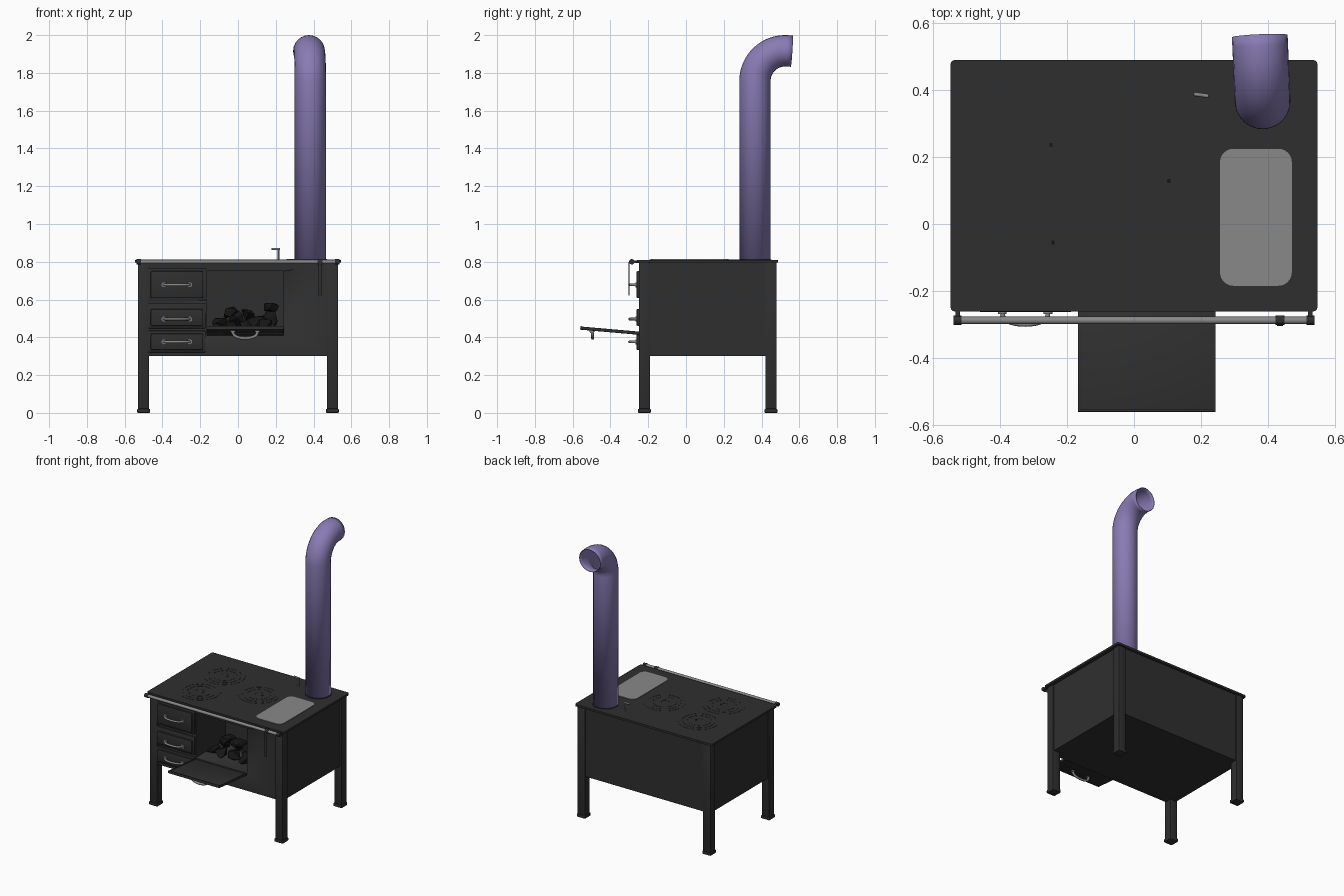
import bpy, bmesh, random
from math import sin, cos, pi, radians
from mathutils import Vector, Matrix

if "Cube" in bpy.data.objects:
    bpy.data.objects.remove(bpy.data.objects["Cube"])

random.seed(4)

def mat(name, rgb):
    m = bpy.data.materials.new(name)
    m.diffuse_color = (*rgb, 1)
    m.use_nodes = True
    m.node_tree.nodes["Principled BSDF"].inputs["Base Color"].default_value = m.diffuse_color
    return m

IRON = mat("iron", (0.028, 0.028, 0.028))
COAL = mat("coal", (0.008, 0.008, 0.008))
STEEL = mat("steel", (0.25, 0.25, 0.25))
PURPLE = mat("purple_enamel", (0.25, 0.20, 0.46))

def finish(ob, m, smooth=True):
    ob.data.materials.append(m)
    bpy.ops.object.select_all(action='DESELECT')
    ob.select_set(True)
    bpy.context.view_layer.objects.active = ob
    if smooth:
        bpy.ops.object.shade_smooth_by_angle(angle=radians(35))
    return ob

def from_bm(name, bm, m, smooth=True):
    bmesh.ops.recalc_face_normals(bm, faces=bm.faces)
    me = bpy.data.meshes.new(name)
    bm.to_mesh(me)
    bm.free()
    ob = bpy.data.objects.new(name, me)
    bpy.context.collection.objects.link(ob)
    return finish(ob, m, smooth)

def box(name, lo, hi, m=IRON, bevel=0.0):
    bm = bmesh.new()
    lo, hi = Vector(lo), Vector(hi)
    bmesh.ops.create_cube(bm, size=1, matrix=Matrix.Translation((lo + hi) / 2) @ Matrix.Diagonal((*(hi - lo), 1)))
    if bevel:
        bmesh.ops.bevel(bm, geom=bm.edges[:], offset=bevel, segments=2, profile=0.5, affect='EDGES')
    return from_bm(name, bm, m)

def tube(name, pts, r, m, caps=True, sides=4):
    cu = bpy.data.curves.new(name, 'CURVE')
    cu.dimensions = '3D'
    cu.bevel_depth, cu.bevel_resolution, cu.use_fill_caps = r, sides, caps
    sp = cu.splines.new('POLY')
    sp.points.add(len(pts) - 1)
    for p, co in zip(sp.points, pts):
        p.co = (*co, 1)
    ob = bpy.data.objects.new(name, cu)
    bpy.context.collection.objects.link(ob)
    bpy.ops.object.select_all(action='DESELECT')
    ob.select_set(True)
    bpy.context.view_layer.objects.active = ob
    bpy.ops.object.convert(target='MESH')
    return finish(bpy.context.object, m)

def rounded_plate(name, x0, x1, y0, y1, z0, z1, r, m):
    bm = bmesh.new()
    vs = []
    for cx, cy, a0 in ((x1 - r, y1 - r, 0), (x0 + r, y1 - r, 90), (x0 + r, y0 + r, 180), (x1 - r, y0 + r, 270)):
        for k in range(7):
            a = radians(a0 + 15 * k)
            vs.append(bm.verts.new((cx + r * cos(a), cy + r * sin(a), z0)))
    f = bm.faces.new(vs)
    ex = bmesh.ops.extrude_face_region(bm, geom=[f])
    bmesh.ops.translate(bm, vec=(0, 0, z1 - z0), verts=[v for v in ex['geom'] if isinstance(v, bmesh.types.BMVert)])
    return from_bm(name, bm, m)

def ring(name, c, r_out, r_in, z0, z1, n=48):
    bm = bmesh.new()
    loops = [[bm.verts.new((c[0] + r * cos(2 * pi * i / n), c[1] + r * sin(2 * pi * i / n), z)) for i in range(n)]
             for r, z in ((r_out, z0), (r_out, z1), (r_in, z1), (r_in, z0))]
    for a, b in zip(loops, loops[1:]):
        for i in range(n):
            bm.faces.new((a[i], a[(i + 1) % n], b[(i + 1) % n], b[i]))
    return from_bm(name, bm, IRON)

# body with the firebox cut out of its front
body = box("body", (-0.52, -0.24, 0.30), (0.52, 0.47, 0.797))
cutter = box("firebox_cutter", (-0.168, -0.40, 0.43), (0.24, 0.10, 0.75))
cutter.hide_render = True
mod = body.modifiers.new("firebox", 'BOOLEAN')
mod.object, mod.solver = cutter, 'EXACT'
bpy.context.view_layer.objects.active = body
bpy.ops.object.modifier_apply(modifier="firebox")
bpy.data.objects.remove(cutter)

# legs and feet
for sx, side in ((-1, "left"), (1, "right")):
    for y, end in ((-0.22, "front"), (0.45, "back")):
        x = sx * 0.50
        box(f"{end}_{side}_leg", (x - 0.029, y - 0.029, 0.005), (x + 0.029, y + 0.029, 0.797), bevel=0.003)
        box(f"{end}_{side}_foot", (x - 0.034, y - 0.034, 0), (x + 0.034, y + 0.034, 0.022), bevel=0.005)

# cooking top, ash-grey plate and burner rings
rounded_plate("cooktop", -0.546, 0.546, -0.26, 0.488, 0.795, 0.81, 0.012, IRON)
rounded_plate("grey_plate", 0.256, 0.47, -0.184, 0.224, 0.805, 0.814, 0.04, STEEL)
for i, c in enumerate([(-0.27, 0.235), (-0.265, -0.055), (0.08, 0.128)]):
    for j, (ro, ri) in enumerate([(0.138, 0.112), (0.108, 0.08), (0.076, 0.03)]):
        ring(f"burner_{i}_ring_{j}", c, ro, ri, 0.806, 0.8112)
    box(f"burner_{i}_lift_slot", (c[0] + 0.019, c[1] - 0.006, 0.806), (c[0] + 0.028, c[1] + 0.006, 0.8115), COAL)

# arched pull handle: bow in -y, then optionally turned about x
def handle(name, loc, half, depth, r=0.007, turn=0.0):
    pts = [(half * cos(a), -depth * sin(a) ** 0.7, 0) for a in [pi * k / 16 for k in range(17)]]
    parts = [tube(name, pts, r, STEEL)]
    for s in (-1, 1):
        parts.append(tube(f"{name}_mount_{'left' if s < 0 else 'right'}",
                          [(s * half, 0.004, 0), (s * half, -0.006, 0)], 0.013, STEEL))
    for ob in parts:
        ob.data.transform(Matrix.Translation(loc) @ Matrix.Rotation(turn, 4, 'X'))

# drawers
for name, z0, z1, hz in (("top", 0.595, 0.765, 0.678), ("middle", 0.448, 0.58, 0.497), ("bottom", 0.32, 0.435, 0.376)):
    box(f"{name}_drawer_front", (-0.475, -0.25, z0), (-0.172, -0.235, z1), bevel=0.004)
    top = z1 - (0.03 if name == "middle" else 0.015)
    box(f"{name}_drawer_panel", (-0.462, -0.262, z0 + 0.013), (-0.185, -0.245, top), bevel=0.005)
    handle(f"{name}_drawer_handle", (-0.324, -0.262, hz), 0.068, 0.037)

# open firebox door, hinged at its back edge
hinge = Matrix.Translation((0.038, -0.245, 0.42)) @ Matrix.Rotation(radians(-5), 4, 'X')
door = [box("firebox_door", (-0.205, -0.316, -0.007), (0.205, 0, 0.006), bevel=0.003),
        box("door_front_lip", (-0.205, -0.316, 0), (0.205, -0.308, 0.012), bevel=0.002)]
for s in (-1, 1):
    door.append(box("door_side_lip", (s * 0.201 - 0.004, -0.31, 0), (s * 0.201 + 0.004, 0, 0.010), bevel=0.002))
for ob in door:
    ob.data.transform(hinge)
handle("firebox_door_handle", (0.038, -0.497, 0.433), 0.065, 0.038, 0.008, radians(95))
tube("door_hinge", [(-0.165, -0.25, 0.42), (0.24, -0.25, 0.42)], 0.010, IRON)

# fuel lumps: convex hulls of jittered blocks
for i, (x, y, z, sx, sz) in enumerate([
        (-0.12, -0.10, 0.455, 0.07, 0.05), (-0.04, -0.13, 0.46, 0.08, 0.06), (0.05, -0.10, 0.46, 0.09, 0.06),
        (0.14, -0.12, 0.465, 0.09, 0.07), (-0.09, -0.03, 0.48, 0.08, 0.07), (0.0, -0.02, 0.49, 0.09, 0.09),
        (0.10, -0.02, 0.48, 0.10, 0.08), (0.17, -0.04, 0.50, 0.07, 0.10), (-0.04, -0.06, 0.53, 0.08, 0.06),
        (0.05, -0.06, 0.52, 0.08, 0.06), (0.17, -0.06, 0.56, 0.08, 0.05)]):
    bm = bmesh.new()
    for k in range(14):
        d = Vector([random.uniform(-1, 1) for _ in range(3)]).normalized()
        bm.verts.new((x + d.x * sx * 0.6, y + d.y * 0.06, max(0.43, z + d.z * sz * 0.6)))
    hull = bmesh.ops.convex_hull(bm, input=bm.verts)
    bmesh.ops.delete(bm, geom=[v for v in hull['geom_interior'] if isinstance(v, bmesh.types.BMVert)], context='VERTS')
    from_bm(f"fuel_lump_{i}", bm, COAL, False)

# towel rail with end brackets
tube("front_rail", [(-0.52, -0.287, 0.80), (0.52, -0.287, 0.80)], 0.011, STEEL, sides=6)
for s, side in ((-1, "left"), (1, "right")):
    tube(f"rail_{side}_cap", [(s * 0.513, -0.287, 0.80), (s * 0.538, -0.287, 0.80)], 0.014, IRON)
    box(f"rail_{side}_bracket", (s * 0.525 - 0.007, -0.29, 0.793), (s * 0.525 + 0.007, -0.25, 0.807), bevel=0.002)

# hanging poker hooked over the rail
tube("poker_hook", [(0.421, -0.287, 0.80), (0.448, -0.287, 0.80)], 0.0145, IRON)
box("poker_strip", (0.426, -0.304, 0.622), (0.443, -0.300, 0.80))

# damper crank
tube("damper_crank", [(0.215, 0.382, 0.80), (0.215, 0.382, 0.868)], 0.005, STEEL)
tube("damper_grip", [(0.222, 0.381, 0.868), (0.178, 0.387, 0.868)], 0.006, STEEL)

# flue pipe with elbow, open at the end
R = 0.16
path = [(0, 0, 0), (0, 0, 0.95)]
path += [(0, R - R * cos(a), 0.95 + R * sin(a)) for a in [radians(92) * k / 16 for k in range(1, 17)]]
path.append((0, R + 0.035, 0.95 + R - 0.002))
pipe = tube("flue_pipe", path, 0.083, PURPLE, caps=False, sides=10)
pipe.data.transform(Matrix.Translation((0.383, 0.365, 0.807)) @ Matrix.Rotation(radians(2.5), 4, 'Z'))
sol = pipe.modifiers.new("wall", 'SOLIDIFY')
sol.thickness, sol.offset = 0.004, -1
ring("flue_collar", (0.385, 0.365), 0.088, 0.07, 0.806, 0.813)
